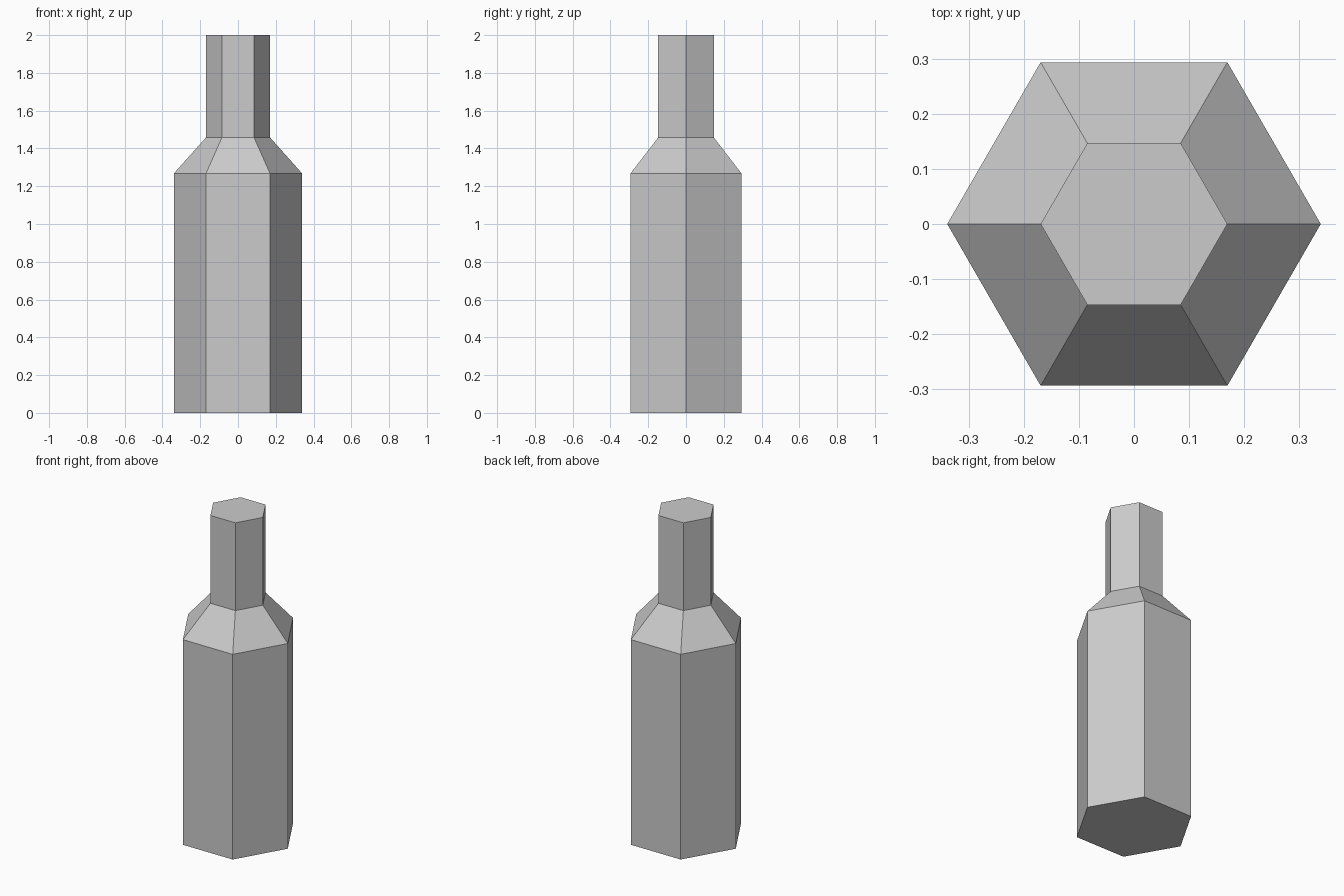
import bpy, bmesh
from math import cos, sin, tau

if "Cube" in bpy.data.objects:
    bpy.data.objects.remove(bpy.data.objects["Cube"])

SIDES = 6
# (radius, height) profile: base, body top, shoulder top, neck top
PROFILE = [(0.34, 0.0), (0.34, 1.267), (0.17, 1.458), (0.17, 2.0)]

# Bottle: hexagonal rings stacked along the profile, with closed ends
bm = bmesh.new()
rings = [[bm.verts.new((r * cos(tau * i / SIDES), r * sin(tau * i / SIDES), z))
          for i in range(SIDES)] for r, z in PROFILE]
for low, high in zip(rings, rings[1:]):
    for i in range(SIDES):
        j = (i + 1) % SIDES
        bm.faces.new((low[i], low[j], high[j], high[i]))
bm.faces.new(rings[0][::-1])
bm.faces.new(rings[-1])

mesh = bpy.data.meshes.new("bottle")
bm.to_mesh(mesh)
bm.free()
bpy.context.collection.objects.link(bpy.data.objects.new("bottle", mesh))
